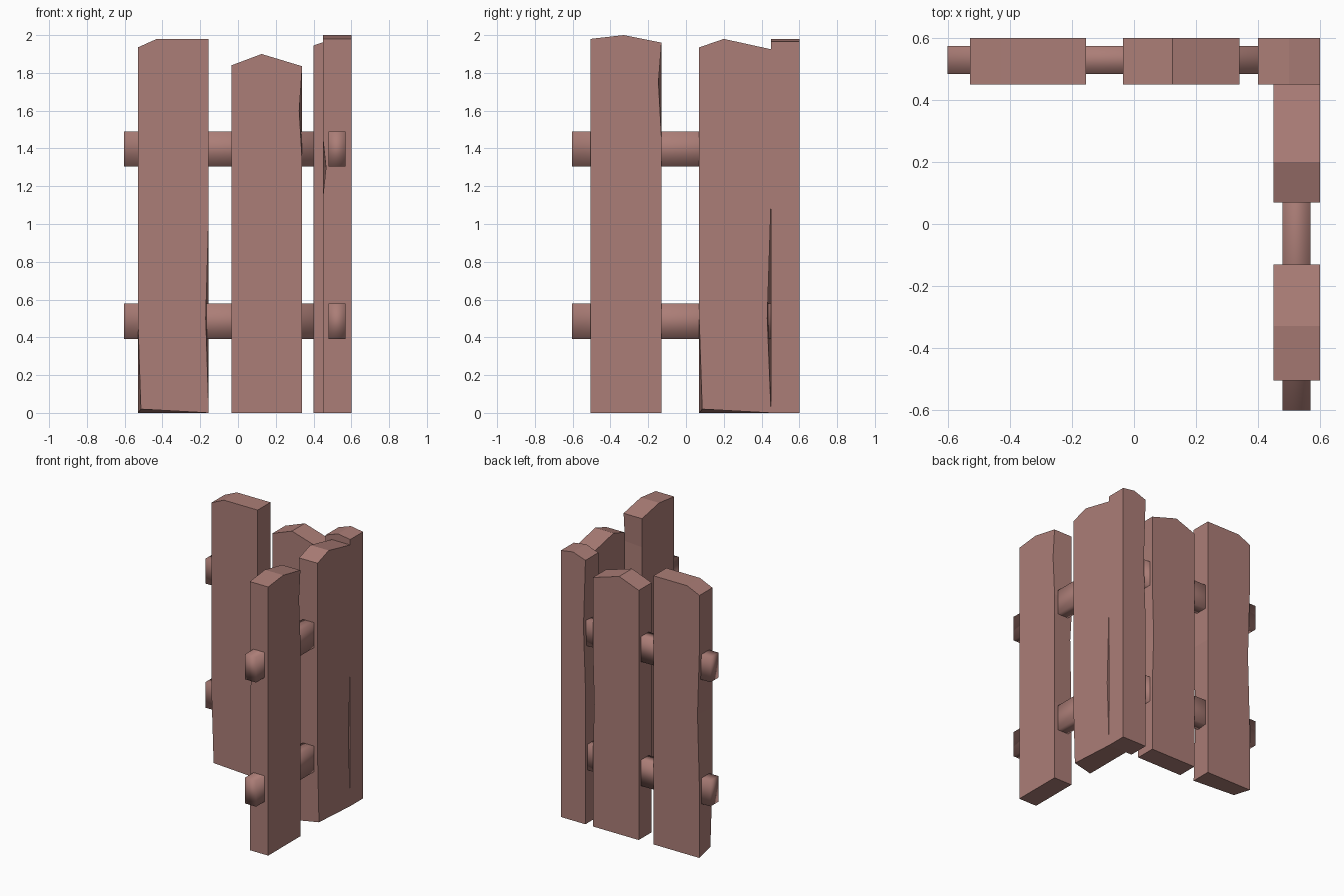
import bpy, bmesh

if "Cube" in bpy.data.objects:
    bpy.data.objects.remove(bpy.data.objects["Cube"])

wood = bpy.data.materials.new("weathered_red_wood")
wood.diffuse_color = (0.41, 0.207, 0.184, 1)
wood.use_nodes = True
wood.node_tree.nodes["Principled BSDF"].inputs["Base Color"].default_value = wood.diffuse_color
T = 0.15  # plank thickness


# Fence runs: u is along the run, w is depth from the face at w = 0
def back_run(u, w, z):
    return (u, 0.45 + w, z)


def side_run(u, w, z):
    return (0.60 - w, u, z)


def finish(name, bm, smooth):
    bmesh.ops.recalc_face_normals(bm, faces=bm.faces)
    for f in bm.faces:
        f.smooth = smooth
    me = bpy.data.meshes.new(name)
    bm.to_mesh(me)
    bm.free()
    me.materials.append(wood)
    bpy.context.collection.objects.link(bpy.data.objects.new(name, me))


def plank(name, run, u0, u1, top, levels, dents):
    """top = (left z, peak u, peak z, right z); dents = {(level, corner): (du, dw, dz)}
    corners: 0 left front, 1 right front, 2 right back, 3 left back"""
    bm = bmesh.new()
    zl, pu, pz, zr = top
    corners = [(u0, 0), (u1, 0), (u1, T), (u0, T)]
    rings = []
    for i in range(len(levels) + 1):
        ring = []
        for c, (u, w) in enumerate(corners):
            z = levels[i] if i < len(levels) else (zr if c in (1, 2) else zl)
            du, dw, dz = dents.get((i, c), (0, 0, 0))
            ring.append(bm.verts.new(run(u + du, w + dw, z + dz)))
        rings.append(ring)
    pf, pb = (bm.verts.new(run(pu, w, pz)) for w in (0, T))
    bm.faces.new(rings[0])
    for i, (a, b) in enumerate(zip(rings, rings[1:])):
        last = i == len(rings) - 2
        for c in range(4):
            d = (c + 1) % 4
            face = [a[c], a[d], b[d]]
            if last and c == 0:
                face.append(pf)
            if last and c == 2:
                face.append(pb)
            bm.faces.new(face + [b[c]])
    t = rings[-1]
    bm.faces.new([t[0], pf, pb, t[3]])  # two slopes of the cut top
    bm.faces.new([pf, t[1], t[2], pb])
    finish(name, bm, False)


def rail(name, run, u0, u1, z0, z1):
    bm = bmesh.new()
    w0, w1 = (0.035, 0.125) if run is back_run else (0.03, 0.12)
    bmesh.ops.create_cube(bm, size=1)
    for v in bm.verts:
        v.co = run(u1 if v.co.x > 0 else u0, w1 if v.co.y > 0 else w0,
                   z1 if v.co.z > 0 else z0)
    finish(name, bm, True)


D = 0.016  # depth of the hewn dents
# Back planks
plank("back_plank_left", back_run, -0.53, -0.155, (1.935, -0.43, 1.98, 1.98),
      [0, 0.5, 1.05, 1.55],
      {(0, 0): (D, 0, 0.02), (1, 1): (-D, 0, 0), (2, 3): (D, 0, 0)})
plank("back_plank_middle", back_run, -0.035, 0.34, (1.84, 0.125, 1.90, 1.835),
      [0, 0.5, 0.9, 1.32, 1.6],
      {(4, 1): (-D, 0, 0), (2, 2): (-0.012, 0, 0)})
plank("corner_plank", back_run, 0.40, 0.60, (1.945, 0.50, 1.98, 1.965),
      [0, 0.5, 1.0, 1.45],
      {(3, 3): (D, 0, 0)})
# Side planks
plank("side_plank_rear", side_run, 0.07, 0.45, (1.935, 0.20, 1.98, 1.925),
      [0, 0.5, 1.12, 1.55],
      {(0, 0): (D, 0, 0.02), (1, 1): (-0.02, 0, 0)})
plank("side_plank_front", side_run, -0.505, -0.13, (1.98, -0.33, 2.0, 1.96),
      [0, 0.6, 1.15, 1.3, 1.45, 1.75],
      {(5, 1): (-D, 0, 0), (2, 2): (-0.012, 0, 0), (3, 3): (0, -D, 0)})
# Rails
for label, z0, z1 in (("lower", 0.39, 0.58), ("upper", 1.305, 1.49)):
    rail("back_rail_" + label, back_run, -0.603, 0.47, z0, z1)
    rail("side_rail_" + label, side_run, -0.603, 0.50, z0, z1)
